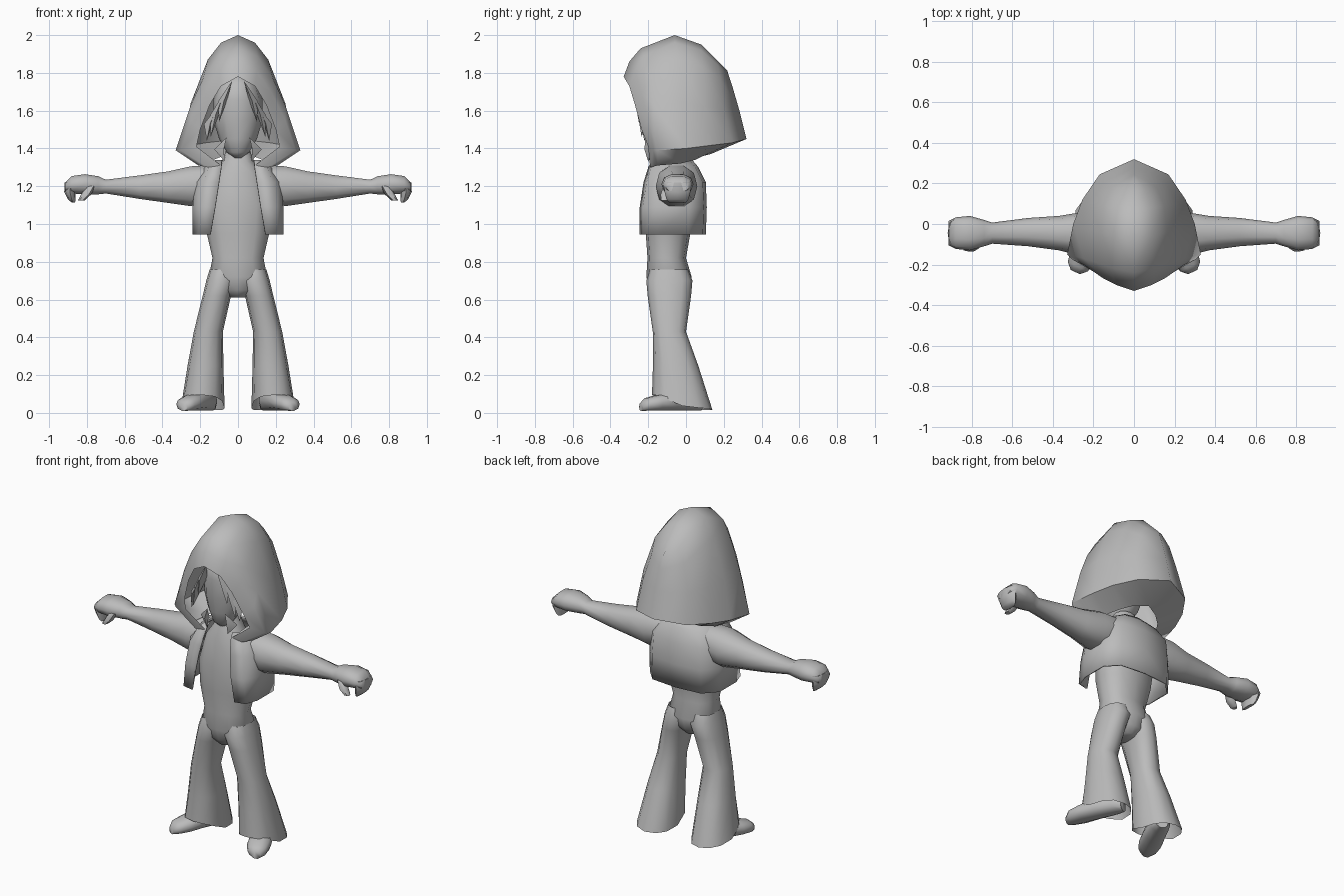
import bpy, bmesh, math
from mathutils import Vector

grey = bpy.data.materials.new("plain grey")
grey.diffuse_color = (0.5, 0.5, 0.5, 1)


def finish(name, bm, mirror=False, angle=60, thick=0):
    bmesh.ops.remove_doubles(bm, verts=bm.verts, dist=0.0005)
    bmesh.ops.recalc_face_normals(bm, faces=bm.faces)
    me = bpy.data.meshes.new(name)
    bm.to_mesh(me)
    bm.free()
    ob = bpy.data.objects.new(name, me)
    bpy.context.collection.objects.link(ob)
    me.materials.append(grey)
    bpy.ops.object.select_all(action='DESELECT')
    ob.select_set(True)
    bpy.context.view_layer.objects.active = ob
    bpy.ops.object.shade_smooth_by_angle(angle=math.radians(angle))
    if mirror:
        m = ob.modifiers.new("mirror", 'MIRROR')
        m.merge_threshold = 0.001
    if thick:
        s = ob.modifiers.new("thickness", 'SOLIDIFY')
        s.thickness = thick
        s.offset = 0
    return ob


def loft(name, rows, closed=True, caps=True, **kw):
    """Skin rows of points; closed rows make a tube."""
    bm = bmesh.new()
    vs = [[bm.verts.new(p) for p in r] for r in rows]
    n = len(rows[0])
    for a, b in zip(vs, vs[1:]):
        for i in range(n if closed else n - 1):
            j = (i + 1) % n
            bm.faces.new((a[i], a[j], b[j], b[i]))
    if closed and caps:
        bm.faces.new(vs[0])
        bm.faces.new(vs[-1])
    return finish(name, bm, **kw)


def ring(c, u, v, n=12, power=0.85):
    """Rounded-square ring around c, spanned by half-axes u and v."""
    c, u, v = Vector(c), Vector(u), Vector(v)
    f = lambda t: math.copysign(abs(t) ** power, t)
    return [c + u * f(math.cos(2 * math.pi * i / n)) + v * f(math.sin(2 * math.pi * i / n))
            for i in range(n)]


def flat(x, y, z, rx, ry, **kw):
    return ring((x, y, z), (rx, 0, 0), (0, ry, 0), **kw)


# Hood: arches from the face opening to the back seam, top to bottom
arches = [
    [(0, -.33, 1.78), (.09, -.30, 1.73), (.15, -.27, 1.63), (.20, -.235, 1.50), (.22, -.20, 1.41), (.09, -.19, 1.31)],
    [(0, -.30, 1.86), (.10, -.27, 1.81), (.18, -.235, 1.69), (.25, -.20, 1.55), (.305, -.175, 1.39), (.16, -.19, 1.30)],
    [(0, -.24, 1.93), (.10, -.22, 1.89), (.185, -.19, 1.77), (.25, -.17, 1.63), (.33, -.15, 1.39), (.21, -.15, 1.31)],
    [(0, -.06, 2.0), (.09, -.06, 1.96), (.16, -.04, 1.87), (.25, -.02, 1.64), (.30, .0, 1.40), (.18, -.03, 1.32)],
    [(0, .08, 1.95), (.085, .08, 1.92), (.15, .09, 1.83), (.22, .10, 1.62), (.255, .12, 1.415), (.13, .05, 1.34)],
    [(0, .17, 1.86), (.06, .17, 1.84), (.11, .18, 1.77), (.155, .20, 1.61), (.17, .245, 1.43), (.08, .09, 1.36)],
    [(0, .22, 1.81), (0, .225, 1.79), (0, .245, 1.73), (0, .28, 1.61), (0, .32, 1.45), (0, .13, 1.37)]]
loft("hood", arches, closed=False, mirror=True)

# Head: pointed oval face inside the hood
loft("head", [flat(0, y, z, rx, ry, power=1) for z, y, rx, ry in [
    (1.35, -.15, .02, .02), (1.38, -.14, .06, .065), (1.45, -.12, .10, .10),
    (1.55, -.11, .13, .125), (1.66, -.11, .13, .13), (1.74, -.11, .10, .12),
    (1.80, -.11, .03, .04)]], angle=80)

# Hair: pointed locks hanging beside the face
bm = bmesh.new()
for x0, x1, y, top, xt, tip in [(.03, .09, -.265, 1.76, .10, 1.54), (.07, .13, -.25, 1.70, .145, 1.46),
                                (.11, .165, -.235, 1.62, .165, 1.44), (.06, .11, -.215, 1.46, .07, 1.33)]:
    zm = (top + tip) / 2
    a, b, c, d = [bm.verts.new(p) for p in (
        (x0, y, top), (x1 + .015, y + .03, zm), (xt, y + .015, tip), ((x0 + xt) / 2 + .01, y - .005, zm))]
    e = bm.verts.new(((x0 + x1) / 2, y + .05, zm))
    for f in ((a, b, d), (d, b, c), (a, e, b), (b, e, c), (a, d, e), (d, c, e)):
        bm.faces.new(f)
finish("hair_locks", bm, mirror=True)

# Torso: neck, shirt, waist and hips
loft("torso", [flat(0, y, z, rx, ry) for z, y, rx, ry in [
    (1.40, -.09, .06, .06), (1.33, -.09, .085, .08), (1.27, -.09, .13, .10),
    (1.10, -.085, .18, .125), (.95, -.095, .165, .118), (.82, -.102, .135, .102),
    (.72, -.09, .155, .12), (.65, -.09, .10, .10), (.61, -.09, .04, .07)]])

# Flared trouser leg, hem raised over the foot
legs = [flat(x, y, z, rx, ry) for z, x, y, rx, ry in [
    (.76, .08, -.09, .07, .10), (.70, .088, -.088, .08, .122), (.62, .112, -.088, .075, .115),
    (.43, .157, -.088, .077, .088), (.25, .172, -.055, .095, .12)]]
hem = flat(.186, -.02, 0, .115, .16)
for p in hem:
    p.z = .015 + max(0, -p.y) / .18 * .08 + max(0, p.x - .19) * .12
loft("trouser_leg", legs + [hem], caps=False, mirror=True)

# Shoe: turned outward, rounded toe
d = Vector((.42, -.9, 0)).normalized()
s = Vector((-d.y, d.x, 0))
heel = Vector((.165, .03, 0))
loft("shoe", [ring(heel + d * t + Vector((0, 0, .01 + h / 2)), s * w, (0, 0, h / 2), n=10) for t, w, h in [
    (-.05, .035, .08), (0, .06, .11), (.11, .065, .11), (.20, .068, .085),
    (.265, .055, .07), (.295, .025, .045)]], mirror=True)

# Jacket: open at the front, half profile mirrored
rows = []
for z, e, yf, w, yb in [(.945, .145, -.24, .235, .10), (1.09, .12, -.24, .235, .105),
                        (1.22, .10, -.22, .225, .10), (1.30, .088, -.195, .17, .06),
                        (1.335, .085, -.175, .11, .03)]:
    rows.append([(e, yf, z), ((e + w) / 2 + .02, yf + .015, z), (w, yf + .09, z),
                 (w, yb - .09, z), (w * .7, yb - .015, z), (0, yb, z)])
loft("jacket", rows, closed=False, mirror=True, thick=.01)

# Sleeve and fist in one piece
loft("arm", [ring((x, y, z), (0, ry, 0), (0, 0, rz), n=10) for x, y, z, ry, rz in [
    (.13, -.05, 1.215, .10, .10), (.25, -.05, 1.20, .11, .11), (.37, -.045, 1.195, .085, .087),
    (.52, -.04, 1.195, .07, .065), (.70, -.045, 1.198, .052, .038), (.74, -.045, 1.205, .065, .05),
    (.81, -.045, 1.21, .085, .056), (.88, -.045, 1.208, .078, .048), (.915, -.045, 1.195, .06, .025)]],
    mirror=True)

# Curled fingers and thumb
loft("fingers", [flat(x, -.045, z, rx, ry, n=8) for x, z, rx, ry in [
    (.885, 1.22, .033, .07), (.89, 1.17, .03, .068), (.88, 1.13, .02, .058), (.872, 1.115, .01, .045)]],
    mirror=True)
loft("thumb", [flat(x, y, z, r, r, n=6) for x, y, z, r in [
    (.78, -.095, 1.20, .028), (.805, -.112, 1.155, .026), (.83, -.115, 1.125, .018)]], mirror=True)
